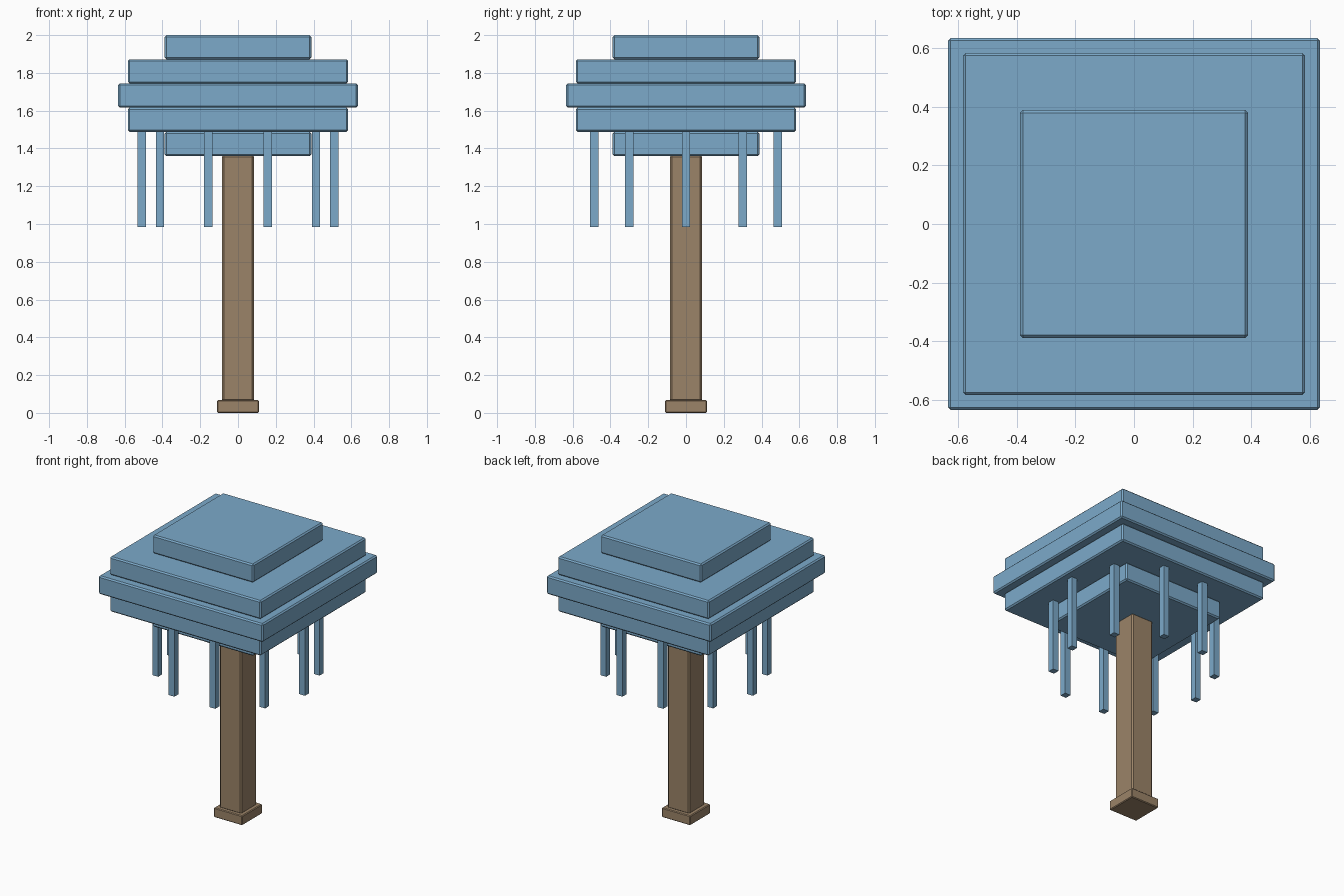
import bpy
import bmesh
import math
from mathutils import Matrix, Vector

cube = bpy.data.objects.get("Cube")
if cube:
    bpy.data.objects.remove(cube, do_unlink=True)


def material(name, rgb):
    mat = bpy.data.materials.new(name)
    mat.use_nodes = True
    color = (*rgb, 1)
    mat.diffuse_color = color
    mat.node_tree.nodes["Principled BSDF"].inputs["Base Color"].default_value = color
    return mat


blue = material("leaf blue", (0.20, 0.40, 0.59))
brown = material("bark brown", (0.33, 0.23, 0.14))


def block(name, half, bottom, top, mat, bevel=0.0, x=0.0, y=0.0):
    """Square upright block, optionally with chamfered edges."""
    bm = bmesh.new()
    size = Vector((2 * half, 2 * half, top - bottom))
    centre = Vector((x, y, (bottom + top) / 2))
    bmesh.ops.create_cube(bm, size=1, matrix=Matrix.LocRotScale(centre, None, size))
    if bevel:
        bmesh.ops.bevel(bm, geom=bm.edges[:], offset=bevel, segments=1, affect='EDGES')
    mesh = bpy.data.meshes.new(name)
    bm.to_mesh(mesh)
    bm.free()
    mesh.materials.append(mat)
    obj = bpy.data.objects.new(name, mesh)
    bpy.context.collection.objects.link(obj)
    return obj


# Trunk and its foot
block("trunk_foot", 0.11, 0, 0.067, brown, 0.005)
block("trunk", 0.085, 0.06, 1.365, brown, 0.01)

# Stacked canopy layers, from the bottom up
LAYER = 0.128
for i, half in enumerate((0.388, 0.583, 0.634, 0.583, 0.388)):
    bottom = 1.36 + i * LAYER
    block(f"canopy_layer_{i + 1}", half, bottom, bottom + LAYER, blue, 0.009)

# Ring of hanging strands, all aligned with the axes
STRANDS = 10
for i in range(STRANDS):
    a = math.tau * i / STRANDS
    block(f"hanging_strand_{i + 1}", 0.022, 0.985, 1.495, blue,
          x=0.51 * math.cos(a), y=0.51 * math.sin(a))
